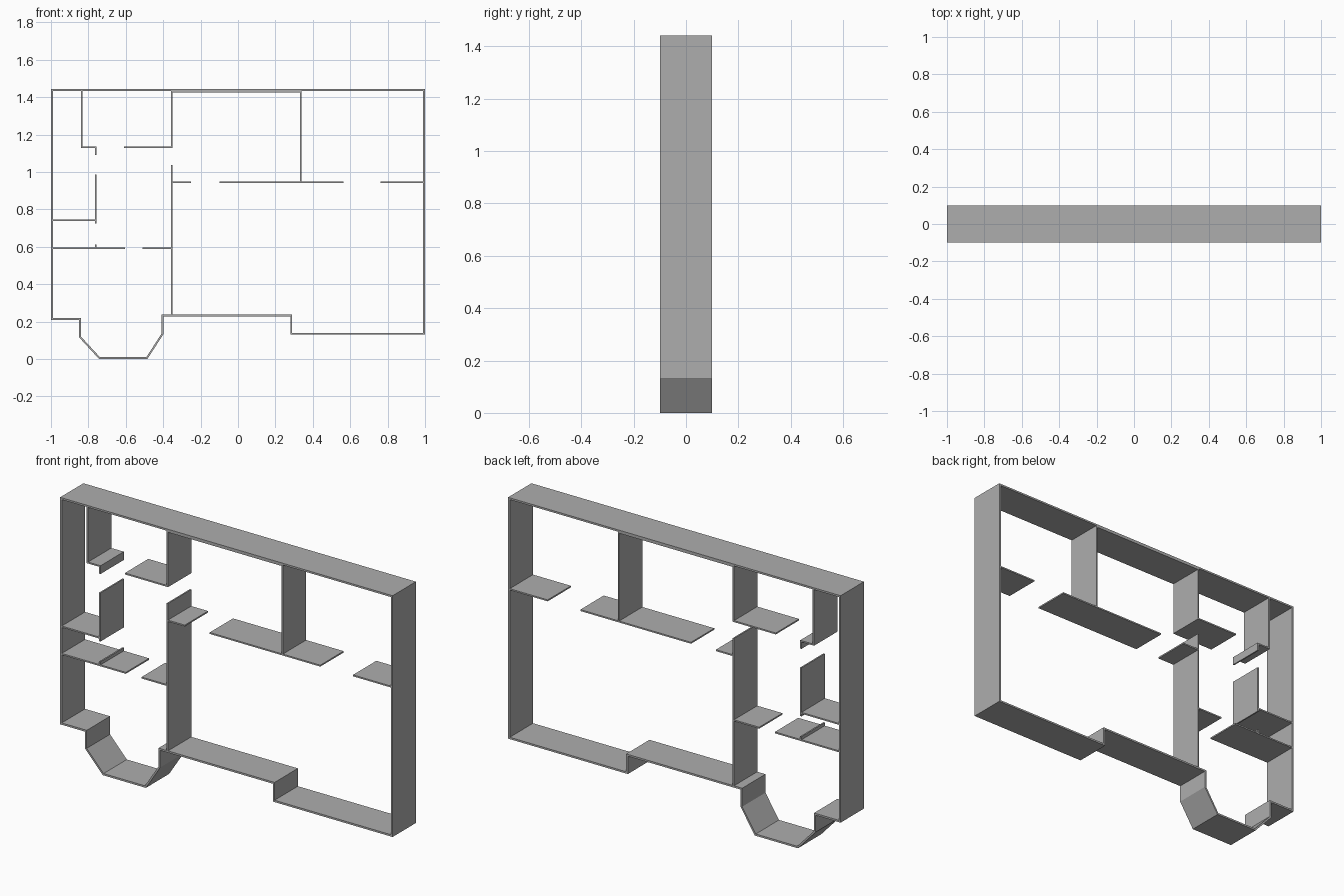
import bpy
import bmesh
from mathutils import Vector

cube = bpy.data.objects.get("Cube")
if cube:
    bpy.data.objects.remove(cube, do_unlink=True)

HALF_DEPTH = 0.1
OUTER, INNER = 0.01, 0.008

grey = bpy.data.materials.new("wall grey")
grey.use_nodes = True
colour = (0.42, 0.42, 0.42, 1)
grey.diffuse_color = colour
grey.node_tree.nodes["Principled BSDF"].inputs["Base Color"].default_value = colour


def offset_points(path, dist, closed):
    """Offset an x-z path sideways with mitred corners."""
    pts = [Vector(p) for p in path]
    n = len(pts)
    result = []
    for i, p in enumerate(pts):
        before = (p - pts[i - 1]).normalized() if closed or i > 0 else None
        after = (pts[(i + 1) % n] - p).normalized() if closed or i < n - 1 else None
        before, after = before or after, after or before
        n1 = Vector((-before.y, before.x))
        n2 = Vector((-after.y, after.x))
        result.append(p + (n1 + n2) * dist / (1 + n1.dot(n2)))
    return result


def wall(name, path, thick, closed=False):
    """Thicken a plan path and extrude it through the depth."""
    bm = bmesh.new()
    sides = [offset_points(path, s * thick / 2, closed) for s in (1, -1)]
    left, right = [[bm.verts.new((p.x, -HALF_DEPTH, p.y)) for p in s] for s in sides]
    n = len(path)
    for i in range(n if closed else n - 1):
        j = (i + 1) % n
        bm.faces.new((left[i], left[j], right[j], right[i]))
    out = bmesh.ops.extrude_face_region(bm, geom=bm.faces[:], use_keep_orig=True)
    moved = [g for g in out["geom"] if isinstance(g, bmesh.types.BMVert)]
    bmesh.ops.translate(bm, verts=moved, vec=(0, 2 * HALF_DEPTH, 0))
    bmesh.ops.recalc_face_normals(bm, faces=bm.faces[:])
    mesh = bpy.data.meshes.new(name)
    bm.to_mesh(mesh)
    bm.free()
    mesh.materials.append(grey)
    obj = bpy.data.objects.new(name, mesh)
    bpy.context.collection.objects.link(obj)


# Outer shell with the bay at the lower left
wall("outer_wall", [
    (-0.995, 1.437), (0.995, 1.437), (0.995, 0.135), (0.285, 0.135),
    (0.285, 0.232), (-0.403, 0.232), (-0.403, 0.135), (-0.487, 0.005),
    (-0.741, 0.005), (-0.845, 0.118), (-0.845, 0.213), (-0.995, 0.213),
], OUTER, closed=True)

# Partitions, with gaps left for doorways
partitions = {
    "closet_wall": [(-0.836, 1.435), (-0.836, 1.131), (-0.761, 1.131), (-0.761, 1.09)],
    "hall_wall": [(-0.761, 0.987), (-0.761, 0.723)],
    "hall_stub": [(-0.761, 0.613), (-0.761, 0.592)],
    "closet_floor_wall": [(-0.995, 0.741), (-0.761, 0.741)],
    "bay_room_wall_right": [(-0.995, 0.592), (-0.605, 0.592)],
    "bay_room_wall_left": [(-0.51, 0.592), (-0.355, 0.592)],
    "middle_room_wall": [(-0.61, 1.131), (-0.355, 1.131), (-0.355, 1.429),
                         (0.336, 1.429), (0.336, 0.944)],
    "central_wall": [(-0.355, 1.038), (-0.355, 0.232)],
    "cross_wall_right": [(-0.355, 0.944), (-0.25, 0.944)],
    "cross_wall_middle": [(-0.1, 0.944), (0.565, 0.944)],
    "cross_wall_left": [(0.762, 0.944), (0.995, 0.944)],
}
for part, path in partitions.items():
    wall(part, path, INNER)
